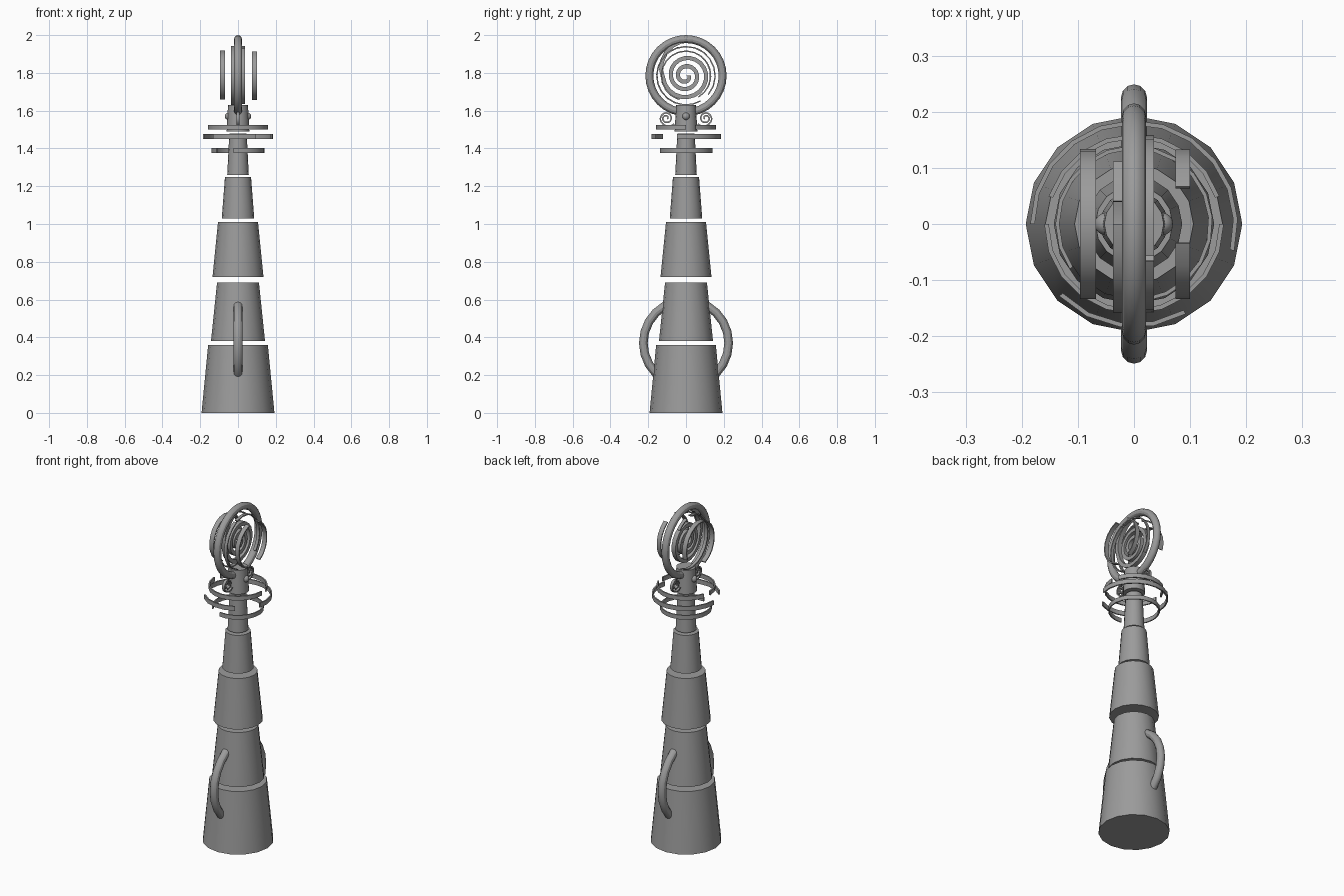
import bpy, bmesh, math
from mathutils import Matrix, Vector

if "Cube" in bpy.data.objects:
    bpy.data.objects.remove(bpy.data.objects["Cube"])

grey = bpy.data.materials.new("stone grey")
grey.diffuse_color = (0.33, 0.33, 0.33, 1)
grey.use_nodes = True
grey.node_tree.nodes["Principled BSDF"].inputs["Base Color"].default_value = grey.diffuse_color
RING_Z = 1.785


def finish(bm, name):
    bmesh.ops.recalc_face_normals(bm, faces=bm.faces)
    mesh = bpy.data.meshes.new(name)
    bm.to_mesh(mesh)
    bm.free()
    obj = bpy.data.objects.new(name, mesh)
    bpy.context.collection.objects.link(obj)
    mesh.materials.append(grey)
    bpy.ops.object.select_all(action='DESELECT')
    obj.select_set(True)
    bpy.context.view_layer.objects.active = obj
    bpy.ops.object.shade_smooth_by_angle(angle=math.radians(30))
    return obj


def sweep(bm, points, sections, closed=False):
    """Join matching cross-sections, capping the ends of open sweeps."""
    rows = [[bm.verts.new(p) for p in s] for s in sections]
    n, k = len(rows), len(rows[0])
    for i in range(n if closed else n - 1):
        a, b = rows[i], rows[(i + 1) % n]
        for j in range(k):
            bm.faces.new((a[j], a[(j + 1) % k], b[(j + 1) % k], b[j]))
    if not closed:
        bm.faces.new(rows[0])
        bm.faces.new(rows[-1])


def upright(u, v, x=0.0, cy=0.0, cz=RING_Z):
    return Vector((x, cy + u, cz + v))


def upright_torus(name, cz, major, minor, segs):
    bm = bmesh.new()
    secs = []
    for i in range(segs):
        a = 2 * math.pi * i / segs
        secs.append([upright((major + minor * math.cos(b)) * math.cos(a),
                             (major + minor * math.cos(b)) * math.sin(a),
                             minor * math.sin(b), cz=cz)
                     for b in [math.pi * j / 6 for j in range(12)]])
    sweep(bm, None, secs, True)
    return finish(bm, name)


def band(name, arcs, r, thick, lo, hi, vertical=False):
    """Curved flat strips; arcs are start/end angles in degrees."""
    bm = bmesh.new()
    for start, end in arcs:
        n = max(3, round((end - start) / 18))
        secs = []
        for i in range(n + 1):
            a = math.radians(start + (end - start) * i / n)
            c, s = math.cos(a), math.sin(a)
            corners = [(r - thick, lo), (r, lo), (r, hi), (r - thick, hi)]
            secs.append([upright(q * c, q * s, w) if vertical
                         else Vector((q * c, q * s, w)) for q, w in corners])
        sweep(bm, None, secs)
    return finish(bm, name)


def spiral(name, radii, start, step, width, half_depth, cy, cz, mirror=1):
    """Flat spiral in the upright plane, radius given every quarter turn."""
    bm = bmesh.new()
    secs = []
    sub = 5
    for i in range((len(radii) - 1) * sub + 1):
        q, f = divmod(i / sub, 1)
        q = int(q)
        r = radii[q] if f == 0 else radii[q] * (1 - f) + radii[q + 1] * f
        a = math.radians(start + step * i / sub)
        c, s = math.cos(a) * mirror, math.sin(a)
        secs.append([upright((r + dr) * c, (r + dr) * s, x, cy, cz)
                     for dr, x in [(-width / 2, -half_depth), (width / 2, -half_depth),
                                   (width / 2, half_depth), (-width / 2, half_depth)]])
    sweep(bm, None, secs)
    return finish(bm, name)


# Stacked tapering tower sections: bottom, top, lower radius, upper radius
sections = [("base", 0, 0.36, 0.193, 0.158), ("lower_tower", 0.38, 0.69, 0.143, 0.111),
            ("middle_tower", 0.72, 1.01, 0.135, 0.106), ("upper_tower", 1.03, 1.25, 0.086, 0.069),
            ("neck", 1.26, 1.48, 0.057, 0.046), ("head", 1.49, 1.63, 0.06, 0.053)]
for name, z0, z1, r0, r1 in sections:
    bm = bmesh.new()
    bmesh.ops.create_cone(bm, cap_ends=True, segments=16, radius1=r0, radius2=r1,
                          depth=z1 - z0, matrix=Matrix.Translation((0, 0, (z0 + z1) / 2)))
    finish(bm, name)

# Side handles (one hoop through the tower) and the crowning hoop
upright_torus("handle_hoop", 0.37, 0.226, 0.023, 24)
upright_torus("crown_hoop", RING_Z, 0.194, 0.021, 32)

# Level broken bands around the neck
band("lower_band", [(-100, 215)], 0.14, 0.007, 1.377, 1.402)
band("wide_band", [(-15, 180), (224, 300)], 0.185, 0.008, 1.45, 1.476)
band("upper_band", [(18, 162), (180, 360)], 0.16, 0.008, 1.50, 1.525)

# Upright broken bands beside the crowning hoop
band("left_outer_band", [(-20, 250)], 0.134, 0.007, -0.096, -0.068, True)
band("left_inner_band", [(45, 75), (90, 300)], 0.158, 0.007, -0.037, -0.018, True)
band("right_inner_band", [(-40, 111), (115, 250)], 0.158, 0.007, 0.018, 0.036, True)
band("right_outer_band", [(-60, 60), (105, 255)], 0.134, 0.007, 0.074, 0.1, True)

# Spiral inside the hoop, joined to it at the top
spiral("crown_spiral", [0.187, 0.122, 0.113, 0.107, 0.093, 0.08, 0.07, 0.058, 0.05, 0.043, 0.03, 0.014],
       95, 90, 0.022, 0.013, 0, RING_Z)

# Small scrolls and round studs on the head
for side, m in (("back", 1), ("front", -1)):
    spiral(side + "_scroll", [0.052, 0.034, 0.028, 0.028, 0.026, 0.02, 0.016, 0.012, 0.008],
           215, 90, 0.008, 0.008, m * 0.105, 1.56, m)
for side, m in (("right", 1), ("left", -1)):
    bm = bmesh.new()
    bmesh.ops.create_uvsphere(bm, u_segments=16, v_segments=8, radius=0.02,
                              matrix=Matrix.Translation((m * 0.05, 0, 1.57)))
    finish(bm, side + "_stud")
